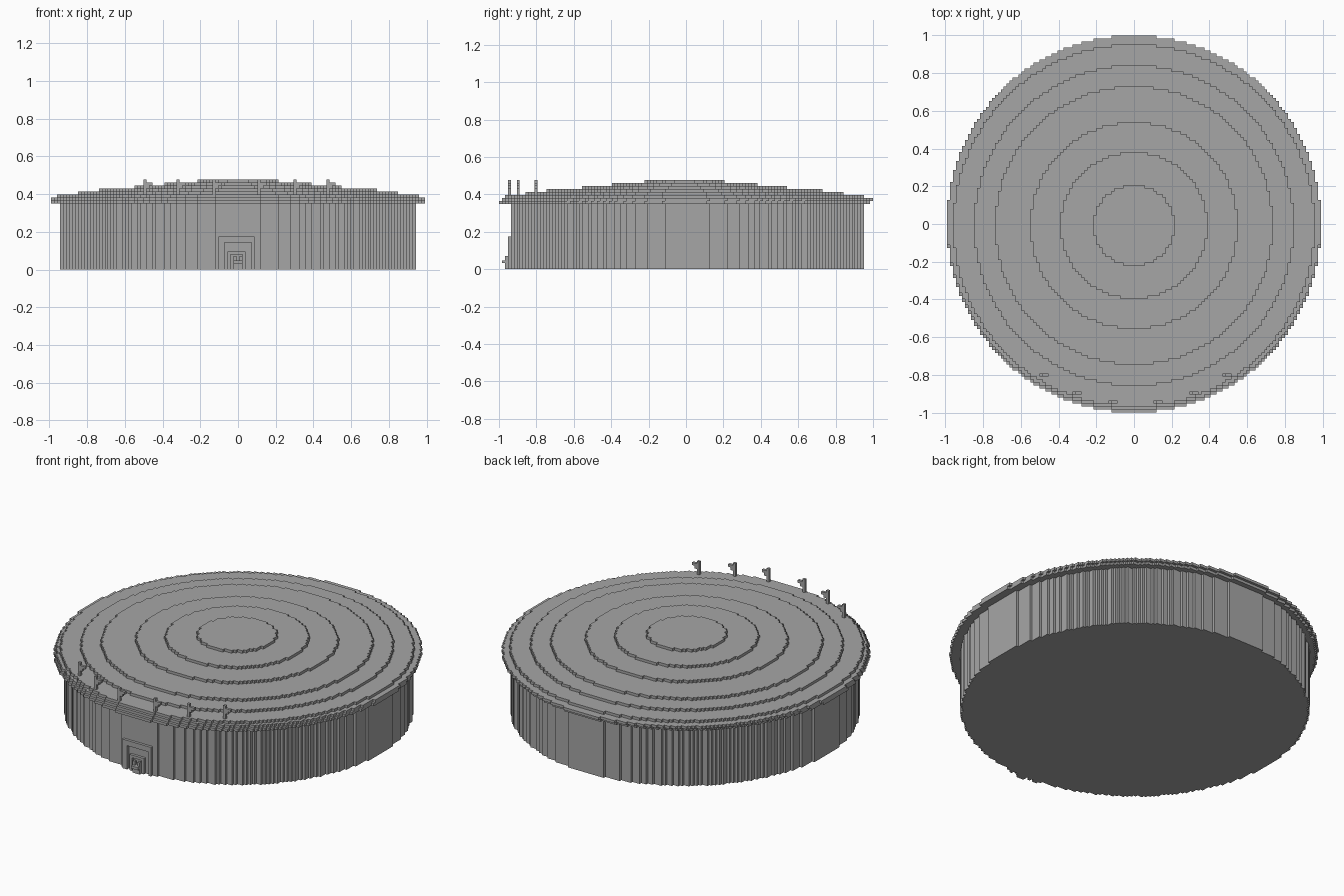
import bpy, bmesh, math

cube = bpy.data.objects.get("Cube")
if cube:
    bpy.data.objects.remove(cube, do_unlink=True)

V = 2 / 126  # edge length of one block

grey = bpy.data.materials.new("stone grey")
grey.use_nodes = True
COLOUR = (0.38, 0.38, 0.38, 1)
grey.diffuse_color = COLOUR
grey.node_tree.nodes["Principled BSDF"].inputs["Base Color"].default_value = COLOUR


def finish(name, bm):
    bmesh.ops.recalc_face_normals(bm, faces=bm.faces)
    mesh = bpy.data.meshes.new(name)
    bm.to_mesh(mesh)
    bm.free()
    mesh.materials.append(grey)
    obj = bpy.data.objects.new(name, mesh)
    bpy.context.collection.objects.link(obj)
    return obj


def block_disc(name, blocks, z0, z1, y_shift):
    """Disc with a stepped outline, an odd number of blocks across."""
    n, r = blocks // 2, blocks / 2
    right = []
    for j in range(-n, n + 1):
        w = math.floor(math.sqrt(r * r - j * j)) + 0.5
        if right and right[-1][0] == w:
            right[-1] = (w, j + 0.5)
        else:
            right += [(w, j - 0.5), (w, j + 0.5)]
    outline = right + [(-x, y) for x, y in reversed(right)]
    bm = bmesh.new()
    face = bm.faces.new([bm.verts.new((x * V, (y + y_shift) * V, z0 * V)) for x, y in outline])
    out = bmesh.ops.extrude_face_region(bm, geom=[face], use_keep_orig=True)
    top = [g for g in out["geom"] if isinstance(g, bmesh.types.BMVert)]
    bmesh.ops.translate(bm, verts=top, vec=(0, 0, (z1 - z0) * V))
    return finish(name, bm)


def boxes(name, parts):
    """Object made of boxes (x0, x1, y0, y1, z0, z1), in blocks."""
    bm = bmesh.new()
    for x0, x1, y0, y1, z0, z1 in parts:
        for v in bmesh.ops.create_cube(bm, size=1)["verts"]:
            v.co.x = (x0 if v.co.x < 0 else x1) * V
            v.co.y = (y0 if v.co.y < 0 else y1) * V
            v.co.z = (z0 if v.co.z < 0 else z1) * V
    return finish(name, bm)


# Drum wall and overhanging rim
block_disc("drum_wall", 119, 0, 22, 0.5)
block_disc("rim_lower", 125, 22, 23, -0.5)
block_disc("rim_upper", 125, 23, 24, 0.5)

# Shallow stepped roof
for i, size in enumerate((121, 107, 93, 69, 49, 27)):
    block_disc(f"roof_step_{i + 1}", size, 24 + i, 25 + i, -0.5)

# Doorway surround, inner arch and the small horned figure before it
boxes("door_surround", [(-6.5, -4.5, -60, -59, 0, 11), (4.5, 5.5, -60, -59, 0, 11),
                        (-4.5, 4.5, -60, -59, 9, 11)])
boxes("inner_arch", [(-3.5, -2.5, -60, -59, 0, 6), (1.5, 2.5, -60, -59, 0, 6),
                     (-2.5, 1.5, -60, -59, 5, 6)])
boxes("door_figure", [(-1.5, 1.5, -61, -59, 0, 3), (-1.5, -0.5, -61, -60, 3, 4.5),
                      (0.5, 1.5, -61, -60, 3, 4.5), (-1.5, 1.5, -62, -61, 2, 3)])

# Pennants along the front edge of the roof
for i, (x, y, base) in enumerate(((-31, -51, 25), (-20, -57, 24), (-8, -60, 24),
                                  (7, -60, 24), (19, -57, 24), (30, -51, 25))):
    boxes(f"pennant_{i + 1}", [(x - 0.5, x + 0.5, y, y + 1, base, 30),
                               (x + 0.5, x + 2.5, y, y + 1, 28, 29),
                               (x + 0.5, x + 1.5, y, y + 1, 27, 28)])
